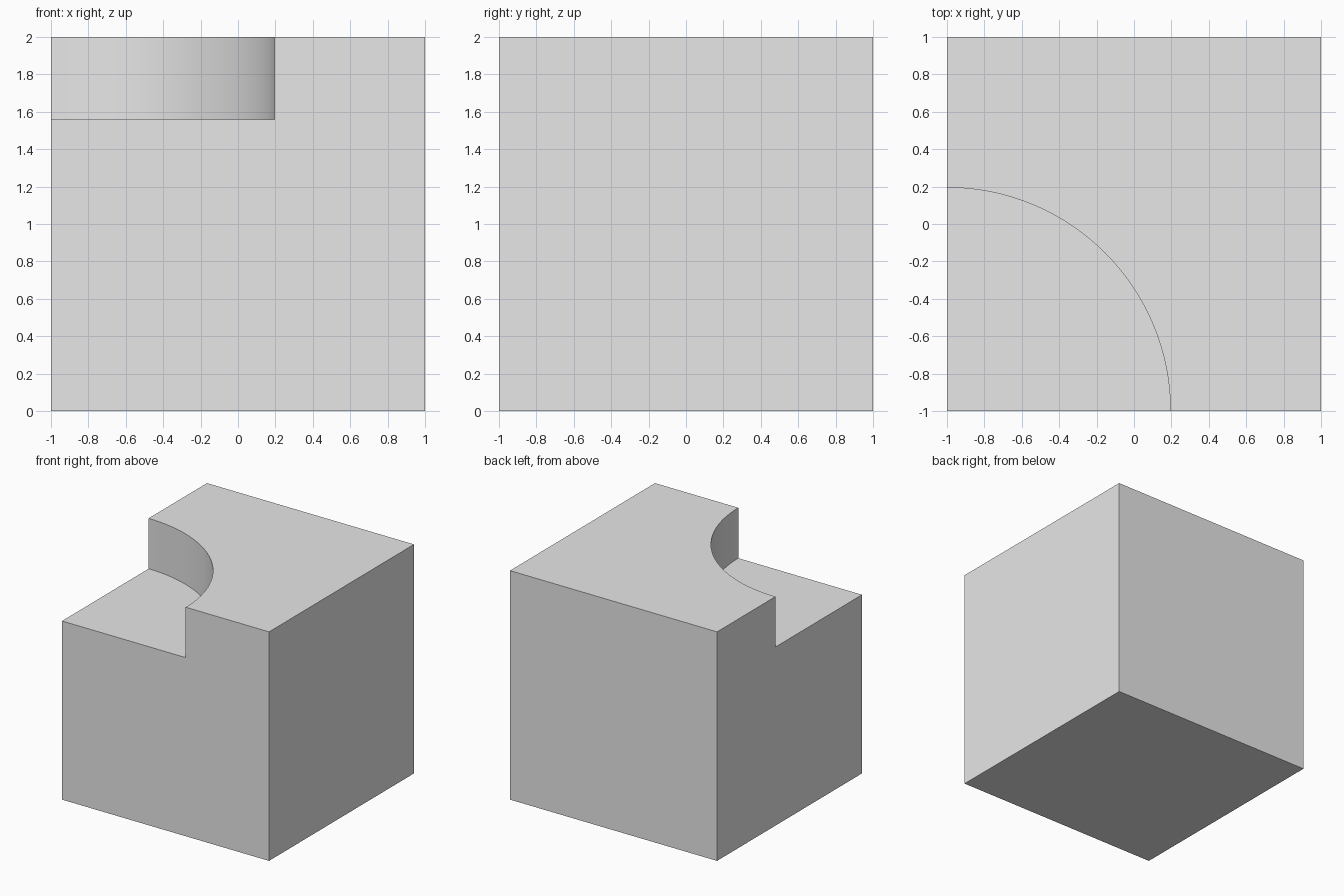
import bpy
import math

SIZE = 2.0
RADIUS = 1.195
FLOOR = 1.56

default = bpy.data.objects.get("Cube")
if default:
    bpy.data.objects.remove(default, do_unlink=True)

# Plain grey material
grey = bpy.data.materials.new("light_grey")
grey.use_nodes = True
grey.diffuse_color = (0.8, 0.8, 0.8, 1)
grey.node_tree.nodes["Principled BSDF"].inputs["Base Color"].default_value = grey.diffuse_color

# Solid block
bpy.ops.mesh.primitive_cube_add(size=SIZE, location=(0, 0, SIZE / 2))
block = bpy.context.object
block.name = "notched_block"
block.data.materials.append(grey)

# Round cutter centred on the front right vertical edge
bpy.ops.mesh.primitive_cylinder_add(vertices=128, radius=RADIUS, depth=1,
                                    location=(-SIZE / 2, -SIZE / 2, FLOOR + 0.5))
cutter = bpy.context.object
cutter.name = "corner_cutter"
cutter.hide_render = True
cutter.data.materials.append(grey)

# Cut the quarter-round step
cut = block.modifiers.new("corner_cut", 'BOOLEAN')
cut.operation = 'DIFFERENCE'
cut.solver = 'EXACT'
cut.object = cutter
bpy.ops.object.select_all(action='DESELECT')
block.select_set(True)
bpy.context.view_layer.objects.active = block
bpy.ops.object.modifier_apply(modifier=cut.name)
bpy.data.objects.remove(cutter, do_unlink=True)

# Smooth curved wall, crisp edges
bpy.ops.object.shade_smooth_by_angle(angle=math.radians(30))
